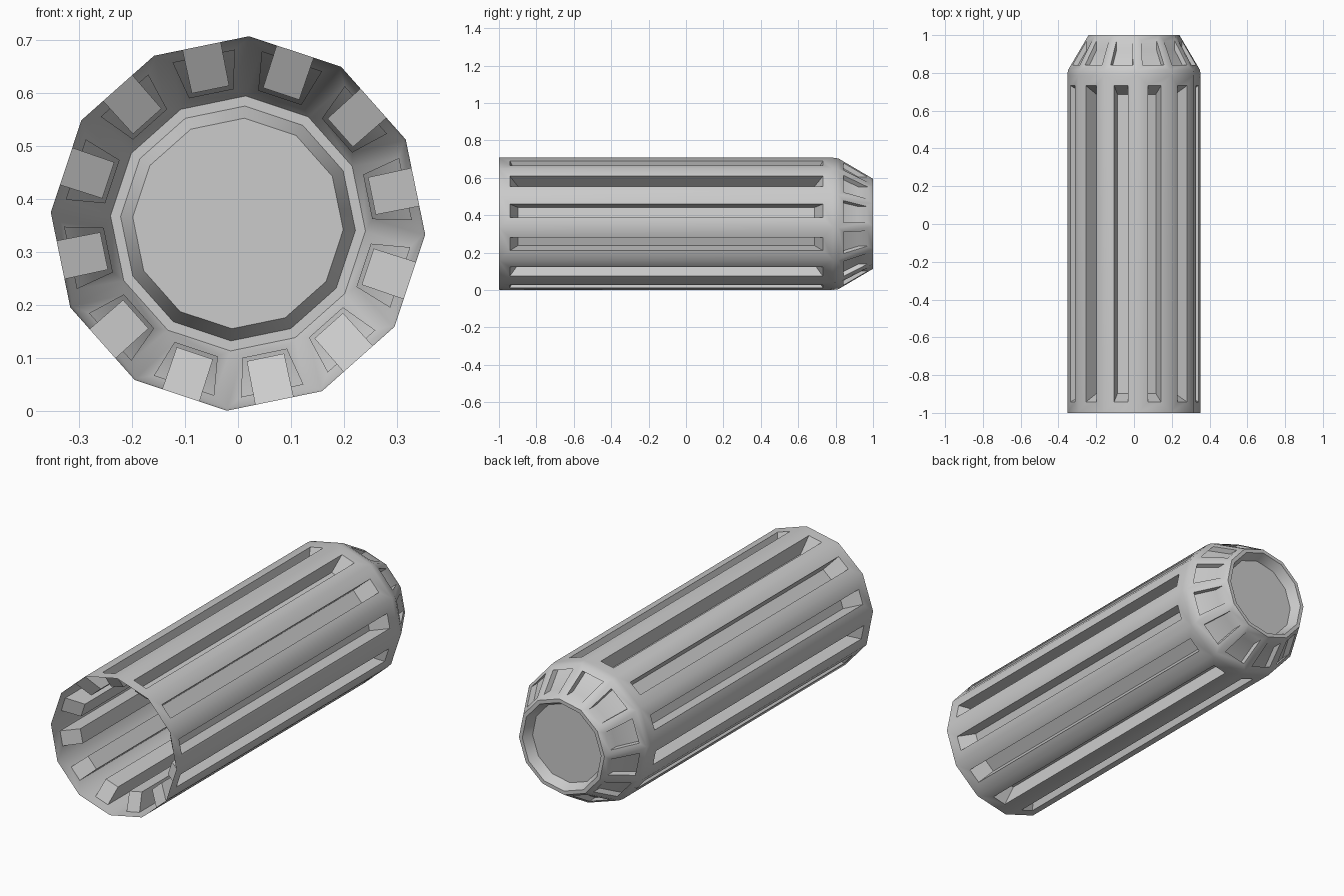
import bpy, bmesh, math
from mathutils import Vector

if "Cube" in bpy.data.objects:
    bpy.data.objects.remove(bpy.data.objects["Cube"])

N, R, CZ = 12, 0.354, 0.354
START = math.radians(-3.4)
STEP = 2 * math.pi / N
bm = bmesh.new()


def ring(r, y):
    """Twelve-sided ring around the tube axis."""
    return [bm.verts.new((r * math.cos(START + i * STEP), y,
                          CZ + r * math.sin(START + i * STEP))) for i in range(N)]


def bridge(a, b):
    """Faces between two loops; b lies behind or inside a."""
    n = len(a)
    for i in range(n):
        j = (i + 1) % n
        bm.faces.new((a[i], b[i], b[j], a[j]))


def panel_quad(i, front, back):
    """Quad on side i; front and back are (y, apothem, half width)."""
    m = START + (i + 0.5) * STEP
    out = Vector((math.cos(m), 0, math.sin(m)))
    side = Vector((-math.sin(m), 0, math.cos(m)))
    quad = []
    for (y, ap, w), s in ((front, -1), (back, -1), (back, 1), (front, 1)):
        quad.append(bm.verts.new(Vector((0, y, CZ)) + out * ap + side * s * w))
    return quad


def recess(i, a, b, edge, floor):
    """Side panel between rings a and b with a sunken pocket."""
    j = (i + 1) % N
    outer = [a[i], b[i], b[j], a[j]]
    lip = panel_quad(i, *edge)
    base = panel_quad(i, *floor)
    for p, q in ((outer, lip), (lip, base)):
        for k in range(4):
            l = (k + 1) % 4
            bm.faces.new((p[k], p[l], q[l], q[k]))
    bm.faces.new(base)


# main rings: open front, end of body, shoulder, rear rim, recessed end cap
front = ring(R, -1)
body_end = ring(R, 0.787)
shoulder = ring(0.35, 0.815)
rim = ring(0.241, 1)
rim_in = ring(0.222, 1)
cap = ring(0.199, 0.95)
bridge(body_end, shoulder)
bridge(rim, rim_in)
bridge(rim_in, cap)
bm.faces.new(cap)

# long grooves on the body, short windows on the taper
c = math.cos(STEP / 2)
ap = R * c


def taper_ap(y):
    return c * (0.35 + (0.241 - 0.35) * (y - 0.815) / 0.185)


y0, y1, dy = 0.842, 0.97, 0.05
for i in range(N):
    recess(i, front, body_end,
           ((-0.942, ap, 0.037), (0.732, ap, 0.037)),
           ((-0.897, ap - 0.084, 0.036), (0.686, ap - 0.084, 0.036)))
    recess(i, shoulder, rim,
           ((y0, taper_ap(y0), 0.06), (y1, taper_ap(y1), 0.043)),
           ((y0 - dy, taper_ap(y0), 0.06), (y1 - dy, taper_ap(y1), 0.043)))

bmesh.ops.recalc_face_normals(bm, faces=bm.faces)
mesh = bpy.data.meshes.new("slotted_tube")
bm.to_mesh(mesh)
bm.free()
tube = bpy.data.objects.new("slotted_tube", mesh)
bpy.context.collection.objects.link(tube)
bpy.context.view_layer.objects.active = tube
tube.select_set(True)
bpy.ops.object.shade_smooth_by_angle(angle=math.radians(40))
